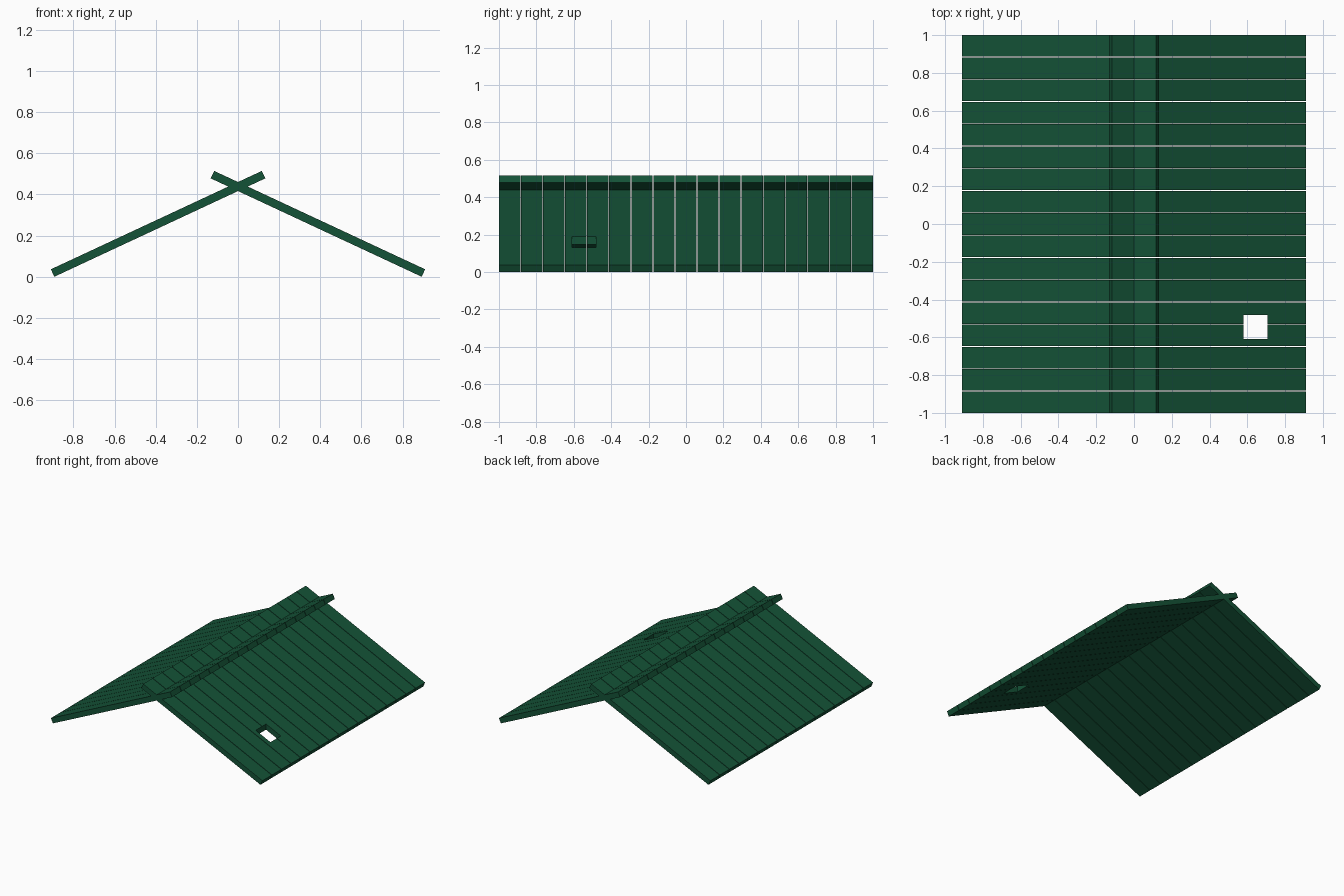
import bpy, bmesh
from math import sin, cos, radians

if "Cube" in bpy.data.objects:
    bpy.data.objects.remove(bpy.data.objects["Cube"])

ANGLE = radians(25)
LENGTH, THICK = 1.132, 0.04
BOARDS, GAP = 17, 0.004
PITCH = (2 + GAP) / BOARDS

green = bpy.data.materials.new("green_paint")
green.diffuse_color = (0.007, 0.085, 0.038, 1)
green.use_nodes = True
green.node_tree.nodes["Principled BSDF"].inputs["Base Color"].default_value = green.diffuse_color


def roof_slope(name, side):
    """Row of separate boards; each rises from the eave and crosses the ridge."""
    c, s = cos(ANGLE), sin(ANGLE)
    x0 = 0.91 - THICK * s
    profile = [(x0, 0), (x0 + THICK * s, THICK * c),
               (x0 + THICK * s - LENGTH * c, THICK * c + LENGTH * s),
               (x0 - LENGTH * c, LENGTH * s)]
    bm = bmesh.new()
    for i in range(BOARDS):
        y = -1 + i * PITCH
        face = bm.faces.new([bm.verts.new((side * x, y, z)) for x, z in profile])
        ext = bmesh.ops.extrude_face_region(bm, geom=[face])
        verts = [v for v in ext["geom"] if isinstance(v, bmesh.types.BMVert)]
        bmesh.ops.translate(bm, verts=verts, vec=(0, PITCH - GAP, 0))
    bmesh.ops.recalc_face_normals(bm, faces=bm.faces)
    mesh = bpy.data.meshes.new(name)
    bm.to_mesh(mesh)
    bm.free()
    mesh.materials.append(green)
    obj = bpy.data.objects.new(name, mesh)
    bpy.context.collection.objects.link(obj)
    return obj


left = roof_slope("left_roof_boards", -1)
right = roof_slope("right_roof_boards", 1)

# Square chimney opening, cut straight down through the right slope
bpy.ops.mesh.primitive_cube_add(size=1, location=(0.642, -0.545, 0.16))
cutter = bpy.context.object
cutter.name = "chimney_hole_cutter"
cutter.scale = (0.127, 0.127, 0.6)
cutter.hide_render = True
cut = right.modifiers.new("chimney_hole", "BOOLEAN")
cut.operation = "DIFFERENCE"
cut.solver = "EXACT"
cut.object = cutter
bpy.context.view_layer.objects.active = right
bpy.ops.object.modifier_apply(modifier=cut.name)
bpy.data.objects.remove(cutter)
